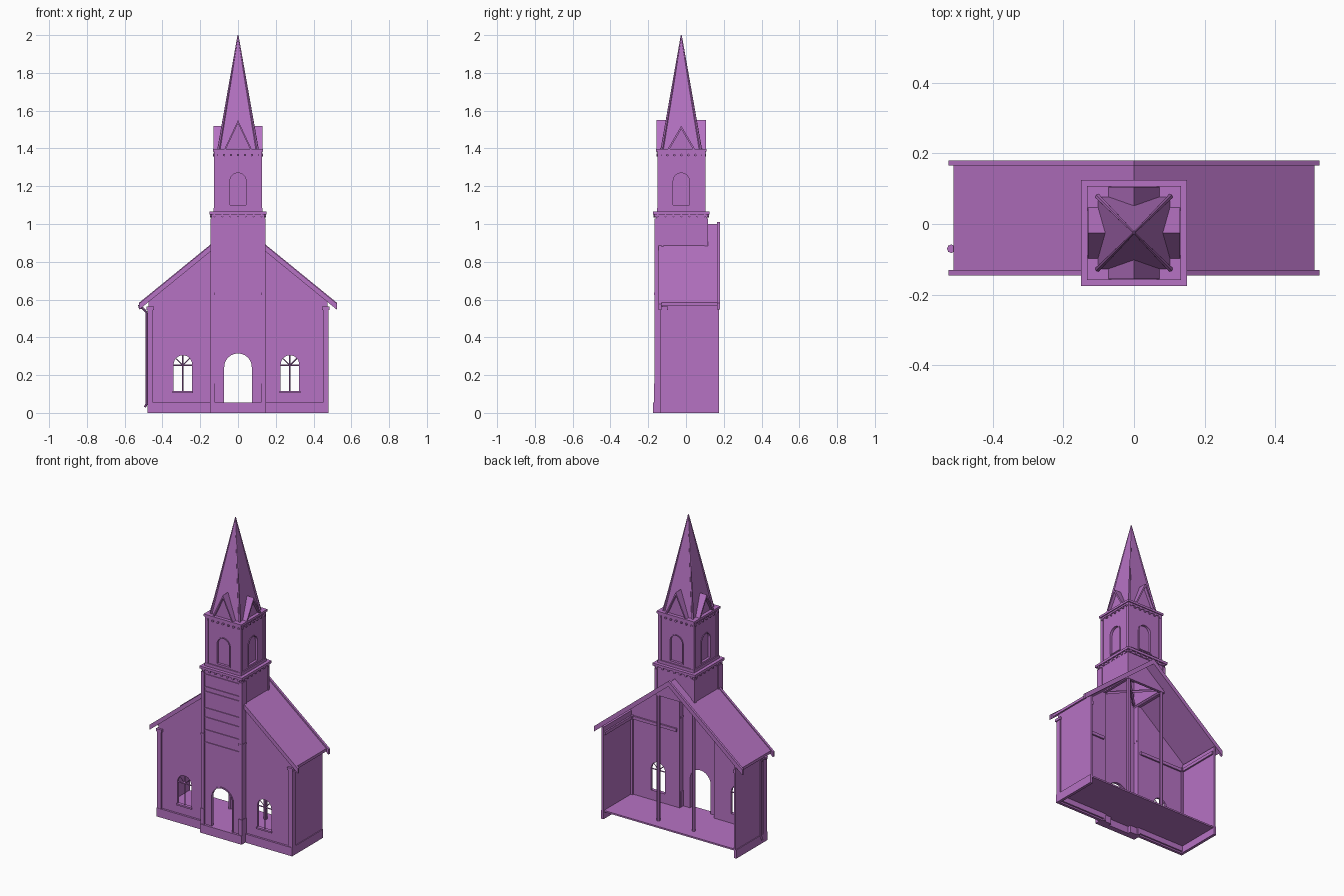
import bpy, bmesh
from math import pi, sin, cos, radians
from mathutils import Vector, Matrix

if "Cube" in bpy.data.objects:
    bpy.data.objects.remove(bpy.data.objects["Cube"])

mat = bpy.data.materials.new("purple")
mat.use_nodes = True
COLOUR = (0.47, 0.17, 0.55, 1)
mat.diffuse_color = COLOUR
mat.node_tree.nodes["Principled BSDF"].inputs["Base Color"].default_value = COLOUR

TY = -0.025            # tower centre in y
RIDGE, SLOPE = 1.005, 0.815


def finish(name, bm):
    bmesh.ops.recalc_face_normals(bm, faces=bm.faces[:])
    me = bpy.data.meshes.new(name)
    bm.to_mesh(me)
    bm.free()
    me.materials.append(mat)
    ob = bpy.data.objects.new(name, me)
    bpy.context.collection.objects.link(ob)
    return ob


def box(name, x0, x1, y0, y1, z0, z1):
    bm = bmesh.new()
    size = Matrix.Diagonal((x1 - x0, y1 - y0, z1 - z0, 1))
    mid = Matrix.Translation(((x0 + x1) / 2, (y0 + y1) / 2, (z0 + z1) / 2))
    bmesh.ops.create_cube(bm, size=1, matrix=mid @ size)
    return finish(name, bm)


def tower_box(name, half, z0, z1):
    return box(name, -half, half, TY - half, TY + half, z0, z1)


def prism(name, pts, y0, y1, turn=0):
    """Extrude an (x, z) outline along y, optionally turned about the tower axis."""
    bm = bmesh.new()
    face = bm.faces.new([bm.verts.new((x, y0, z)) for x, z in pts])
    ext = bmesh.ops.extrude_face_region(bm, geom=[face])
    bmesh.ops.translate(bm, vec=(0, y1 - y0, 0),
                        verts=[v for v in ext["geom"] if isinstance(v, bmesh.types.BMVert)])
    bmesh.ops.rotate(bm, verts=bm.verts[:], cent=(0, TY, 0), matrix=Matrix.Rotation(turn, 3, 'Z'))
    return finish(name, bm)


def beam(name, a, b, r, r2=None, sides=8):
    a, b = Vector(a), Vector(b)
    bm = bmesh.new()
    rot = (b - a).to_track_quat('Z', 'Y').to_matrix().to_4x4()
    bmesh.ops.create_cone(bm, cap_ends=True, segments=sides, radius1=r,
                          radius2=r if r2 is None else r2, depth=(b - a).length,
                          matrix=Matrix.Translation((a + b) / 2) @ rot)
    return finish(name, bm)


def cut(ob, cutter):
    mod = ob.modifiers.new("cut", 'BOOLEAN')
    mod.operation, mod.solver, mod.object = 'DIFFERENCE', 'EXACT', cutter
    bpy.context.view_layer.update()
    me = bpy.data.meshes.new_from_object(ob.evaluated_get(bpy.context.evaluated_depsgraph_get()))
    ob.modifiers.clear()
    ob.data = me
    bpy.data.objects.remove(cutter)


def arch(cx, r, z0, top, n=12):
    pts = [(cx - r, z0), (cx + r, z0)]
    return pts + [(cx + r * cos(pi * i / n), top - r + r * sin(pi * i / n)) for i in range(n + 1)]


def vee(e, top, slope, t):
    up = [(-e, top - slope * e), (0, top), (e, top - slope * e)]
    return up + [(x, z - t) for x, z in reversed(up)]


# Nave: floor, side walls, front wall halves with arched windows
box("floor", -0.47, 0.47, -0.13, 0.17, 0.045, 0.055)
box("tower_floor", -0.13, 0.13, -0.16, -0.12, 0.045, 0.055)
for s, side, wx in ((-1, "right", -0.292), (1, "left", 0.275)):
    def sbox(name, a, b, *rest):
        return box(side + "_" + name, min(s * a, s * b), max(s * a, s * b), *rest)

    sbox("side_wall", 0.462, 0.475, -0.125, 0.175, 0, 0.59)
    sbox("side_plinth", 0.47, 0.48, -0.138, 0.175, 0, 0.055)
    sbox("front_plinth", 0.14, 0.48, -0.138, -0.12, 0, 0.055)
    sbox("corner_pilaster", 0.45, 0.48, -0.135, -0.1, 0.055, 0.55)
    sbox("pilaster_cap", 0.445, 0.485, -0.139, -0.095, 0.545, 0.562)
    sbox("inner_wall_beam", 0.452, 0.465, -0.11, 0.17, 0.54, 0.56)
    sbox("inner_front_beam", 0.14, 0.465, -0.112, -0.1, 0.54, 0.56)
    outline = [(s * 0.125, 0.01), (s * 0.47, 0.01), (s * 0.47, 0.6), (s * 0.125, 0.885)]
    wall = prism(side + "_front_wall", outline, -0.125, -0.11)
    cut(wall, prism("window_cutter", arch(wx, 0.049, 0.115, 0.305), -0.3, 0))

    # Window bars and sill
    hub = (wx, -0.118, 0.252)
    beam(side + "_window_mullion", (wx, -0.118, 0.115), (wx, -0.118, 0.305), 0.004, sides=4)
    beam(side + "_window_transom", (wx - 0.049, -0.118, 0.252), (wx + 0.049, -0.118, 0.252), 0.004, sides=4)
    for ang in (45, 135):
        tip = Vector(hub) + Vector((cos(radians(ang)), 0, sin(radians(ang)))) * 0.051
        beam(side + "_window_fan_bar", hub, tip, 0.003, sides=4)
    box(side + "_window_sill", wx - 0.055, wx + 0.055, -0.133, -0.11, 0.106, 0.116)

    # Lower tower sides, corner pilasters and bases
    sbox("tower_return", 0.122, 0.138, -0.16, -0.11, 0, 0.9)
    sbox("tower_upper_side", 0.122, 0.14, -0.16, 0.112, 0.86, 1.05)
    sbox("tower_pilaster", 0.123, 0.145, -0.166, -0.12, 0.05, 1.03)
    sbox("tower_rear_pilaster", 0.122, 0.143, 0.097, 0.117, 0.88, 1.03)
    sbox("tower_pilaster_base", 0.121, 0.148, -0.17, -0.12, 0.05, 0.155)
    sbox("tower_plinth", 0.073, 0.148, -0.175, -0.12, 0, 0.055)
    sbox("tower_pilaster_band", 0.121, 0.147, -0.169, -0.12, 0.625, 0.637)

    # Interior posts and bracing
    px = s * 0.125
    beam(side + "_rear_post", (px, 0.1, 0.05), (px, 0.1, 0.89), 0.011)
    beam(side + "_tie_beam", (px, 0.1, 0.87), (px, -0.15, 0.87), 0.01, sides=4)
    beam(side + "_diagonal_brace", (px, 0.1, 0.88), (-px, -0.15, 0.88), 0.009, sides=4)

# Tower front with door opening
front = box("tower_front_wall", -0.13, 0.13, -0.16, -0.145, 0, 1.05)
cut(front, prism("door_cutter", arch(0, 0.073, 0.055, 0.315), -0.3, 0))
box("door_threshold", -0.08, 0.08, -0.175, -0.14, 0, 0.055)
frame = prism("door_surround", arch(0, 0.081, 0.055, 0.323), -0.164, -0.158)
cut(frame, prism("door_cutter", arch(0, 0.073, 0.04, 0.315), -0.3, 0))
box("tower_back_wall", -0.13, 0.13, 0.095, 0.112, 0.86, 1.05)
for z in (1.015, 0.935, 0.905, 0.8, 0.74, 0.66, 0.58):
    box("tower_front_band", -0.123, 0.123, -0.165, -0.155, z - 0.004, z + 0.004)
beam("rear_cross_beam", (-0.125, 0.1, 0.87), (0.125, 0.1, 0.87), 0.01, sides=4)

# Roof, opened where the tower rises
for name, e, top, t, y0, y1 in (("roof", 0.51, RIDGE - 0.006, 0.018, -0.131, 0.166),
                                ("front_bargeboard", 0.525, RIDGE, 0.032, -0.145, -0.13),
                                ("rear_bargeboard", 0.525, RIDGE + 0.005, 0.034, 0.165, 0.18)):
    part = prism(name, vee(e, top, SLOPE, t), y0, y1)
    cut(part, box("tower_cutter", -0.13, 0.13, -0.3, 0.105, 0.5, 1.3))

# Rain pipe on the right side
path = [(-0.52, -0.07, 0.565), (-0.5, -0.07, 0.55), (-0.483, -0.07, 0.53), (-0.483, -0.07, 0.05), (-0.493, -0.07, 0.03)]
for a, b in zip(path, path[1:]):
    beam("rain_pipe", a, b, 0.006)
beam("rain_pipe_head", (-0.517, -0.07, 0.57), (-0.517, -0.07, 0.55), 0.012, 0.007)

# Cornices and belfry
tower_box("lower_cornice", 0.15, 1.05, 1.066)
tower_box("lower_cornice_step", 0.141, 1.036, 1.052)
belfry = tower_box("belfry", 0.122, 1.06, 1.385)
tower_box("belfry_base", 0.129, 1.064, 1.085)
tower_box("upper_cornice_step", 0.127, 1.372, 1.384)
tower_box("upper_cornice", 0.133, 1.383, 1.397)
for k in range(4):
    turn = k * pi / 2
    y = TY - 0.122
    cut(belfry, prism("arch_cutter", arch(0, 0.043, 1.1, 1.27), y - 0.05, y + 0.012, turn))
    trim = prism("belfry_arch_trim", arch(0, 0.049, 1.094, 1.276), y - 0.004, y + 0.004, turn)
    cut(trim, prism("arch_cutter", arch(0, 0.043, 1.1, 1.27), y - 0.05, y + 0.05, turn))
    sx, sy = (1, 1, -1, -1)[k], (1, -1, -1, 1)[k]
    cx, cy = sx * 0.116, TY + sy * 0.116
    box("belfry_pilaster", cx - 0.011, cx + 0.011, cy - 0.011, cy + 0.011, 1.08, 1.375)

    # Rounded dentils below both cornices
    for half, z, r in ((0.142, 1.043, 0.008), (0.126, 1.365, 0.007)):
        for i in range(7):
            x = (i / 3 - 1) * half * 0.88
            spin = Matrix.Rotation(turn, 3, 'Z')
            a, b = (spin @ Vector((x, -half + d, 0)) + Vector((0, TY, z)) for d in (0.01, -0.006))
            beam("dentil", a, b, r, sides=6)

    # Spire gables and corner ribs
    top = 1.55 if k % 2 == 0 else 1.52
    slope = (top - 1.397) / 0.072
    prism("gable_roof", vee(0.072, top, slope, 0.018), TY - 0.13, TY - 0.03, turn)
    prism("gable_panel", [(-0.066, 1.395), (0.066, 1.395), (0, top - 0.014)], TY - 0.112, TY - 0.03, turn)
    beam("spire_rib", (sx * 0.102, TY + sy * 0.102, 1.395), (0, TY, 1.998), 0.008, 0.003, 6)

# Spire
bm = bmesh.new()
spin = Matrix.Translation((0, TY, 1.6975)) @ Matrix.Rotation(pi / 4, 4, 'Z')
bmesh.ops.create_cone(bm, cap_ends=True, segments=4, radius1=0.102 * 2 ** 0.5, radius2=0.003,
                      depth=0.605, matrix=spin)
finish("spire", bm)
